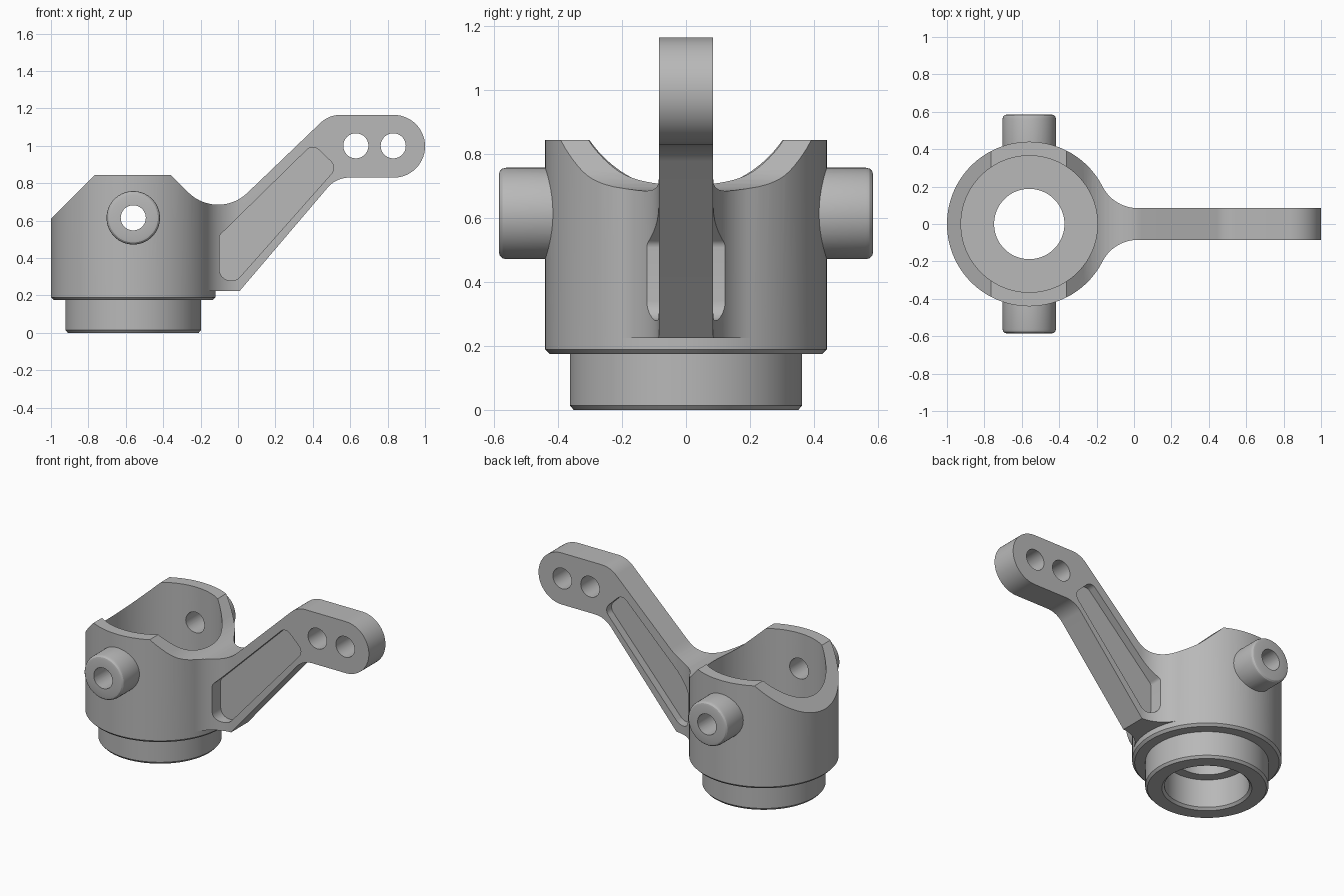
import bpy, bmesh, math
from mathutils import Vector, Matrix

if "Cube" in bpy.data.objects:
    bpy.data.objects.remove(bpy.data.objects["Cube"], do_unlink=True)

grey = bpy.data.materials.new("plain_grey")
grey.use_nodes = True
colour = (0.48, 0.48, 0.48, 1)
grey.diffuse_color = colour
grey.node_tree.nodes["Principled BSDF"].inputs["Base Color"].default_value = colour

CX = -0.56          # hub axis
HUB_R = 0.44
ARM_Y = 0.085       # half thickness of the arm
PIN_Z = 0.615


def finish(name, bm):
    bmesh.ops.remove_doubles(bm, verts=bm.verts, dist=1e-5)
    bmesh.ops.recalc_face_normals(bm, faces=bm.faces)
    mesh = bpy.data.meshes.new(name)
    bm.to_mesh(mesh)
    bm.free()
    mesh.materials.append(grey)
    obj = bpy.data.objects.new(name, mesh)
    bpy.context.collection.objects.link(obj)
    return obj


def lathe(name, profile, turn=None, at=(CX, 0, 0), steps=128):
    """Spin (radius, height) points about z, then turn and place."""
    bm = bmesh.new()
    vs = [bm.verts.new((r, 0, h)) for r, h in profile]
    es = [bm.edges.new(pair) for pair in zip(vs, vs[1:])]
    bmesh.ops.spin(bm, geom=vs + es, cent=(0, 0, 0), axis=(0, 0, 1),
                   angle=2 * math.pi, steps=steps, use_merge=True)
    bm.transform(Matrix.Translation(at) @ (turn or Matrix()))
    return finish(name, bm)


def prism(name, points, lo, hi, axis="y"):
    """Extrude a flat outline along y (outline in xz) or z (outline in xy)."""
    bm = bmesh.new()
    place = (lambda a, b: (a, lo, b)) if axis == "y" else (lambda a, b: (a, b, lo))
    face = bm.faces.new([bm.verts.new(place(a, b)) for a, b in points])
    out = bmesh.ops.extrude_face_region(bm, geom=[face])
    move = (0, hi - lo, 0) if axis == "y" else (0, 0, hi - lo)
    bmesh.ops.translate(bm, vec=move,
                        verts=[g for g in out["geom"] if isinstance(g, bmesh.types.BMVert)])
    return finish(name, bm)


def rounded(corners, steps=14):
    """Outline from (a, b, radius) corners, each replaced by a tangent arc."""
    pts = []
    for i, (a, b, r) in enumerate(corners):
        p = Vector((a, b))
        if r == 0:
            pts.append(p)
            continue
        u = (Vector(corners[i - 1][:2]) - p).normalized()
        v = (Vector(corners[(i + 1) % len(corners)][:2]) - p).normalized()
        half = u.angle(v) / 2
        centre = p + (u + v).normalized() * r / math.sin(half)
        start = p + u * r / math.tan(half) - centre
        end = p + v * r / math.tan(half) - centre
        sweep = start.angle_signed(end)
        for k in range(steps + 1):
            t = -sweep * k / steps
            pts.append(centre + Matrix.Rotation(t, 2) @ start)
    return pts


def combine(obj, other, operation):
    mod = obj.modifiers.new(operation, "BOOLEAN")
    mod.operation = operation
    mod.solver = "EXACT"
    mod.object = other
    bpy.context.view_layer.objects.active = obj
    bpy.ops.object.modifier_apply(modifier=mod.name)
    bpy.data.objects.remove(other, do_unlink=True)


# Hub with its stepped lower boss
hub = lathe("steering_knuckle", [
    (0, 0), (0.35, 0), (0.363, 0.015), (0.363, 0.175), (0.425, 0.175),
    (HUB_R, 0.19), (HUB_R, 0.9), (0, 0.9)])

# Arm seen from above, flaring into the hub with tangent fillets
fillet_x, fillet_r = 0.02, 0.211
fillet_c = Vector((fillet_x, ARM_Y + fillet_r))
to_hub = Vector((CX, 0)) - fillet_c
first = math.atan2(to_hub.y, to_hub.x) % (2 * math.pi)
last = 1.5 * math.pi
side = [Vector((CX, 0)) - to_hub.normalized() * 0.3]
for k in range(21):
    t = first + (last - first) * k / 20
    side.append(fillet_c + fillet_r * Vector((math.cos(t), math.sin(t))))
side.append(Vector((1.2, ARM_Y)))
plan = side + [Vector((p.x, -p.y)) for p in reversed(side)]
combine(hub, prism("arm_plan", plan, 0.225, 1.4, "z"), "UNION")

# Side silhouette: sloped rim, saddle, raised arm and rounded tip
silhouette = rounded([
    (-1.1, -0.1, 0), (-0.1, -0.1, 0), (-0.1, 0.096, 0), (0.525, 0.83, 0.15),
    (1.0, 0.83, 0.167), (1.0, 1.165, 0.167), (0.485, 1.165, 0.15),
    (-0.11, 0.595, 0.226), (-0.36, 0.845, 0), (-0.765, 0.845, 0), (-1.1, 0.51, 0)])
combine(hub, prism("silhouette", silhouette, -0.7, 0.7), "INTERSECT")

# Pivot pins, front and back
along_y = Matrix.Rotation(math.pi / 2, 4, "X")
half_pin = [(0, 0.585), (0.12, 0.585), (0.132, 0.582), (0.14, 0.574), (0.143, 0.562)]
pin_profile = half_pin + [(r, -h) for r, h in reversed(half_pin)]
combine(hub, lathe("pivot_pins", pin_profile, along_y, (CX, 0, PIN_Z), 64), "UNION")

# Bore: lower bearing seat, lip and upper cup
bore = [(0, -0.1), (0.365, -0.1), (0.25, 0.015), (0.25, 0.2), (0.188, 0.2),
        (0.188, 0.27), (0.365, 0.27), (0.365, 1.3), (0, 1.3)]
combine(hub, lathe("bore", bore), "DIFFERENCE")

# Cross holes through the pins and the arm tip
for x, z in ((CX, PIN_Z), (0.63, 1.0), (0.83, 1.0)):
    hole = [(0, -0.8), (0.067, -0.8), (0.067, 0.8), (0, 0.8)]
    combine(hub, lathe("cross_hole", hole, along_y, (x, 0, z), 48), "DIFFERENCE")

# Lightening pockets on both sides of the arm
pocket = rounded([
    (-0.1, 0.28, 0.06), (-0.006, 0.28, 0.06), (0.53, 0.885, 0.05),
    (0.4, 1.01, 0.045), (-0.1, 0.52, 0.03)], 8)
for lo, hi in ((0.035, 0.4), (-0.4, -0.035)):
    combine(hub, prism("pocket", pocket, lo, hi), "DIFFERENCE")

# Smooth curved walls, crisp machined edges
bpy.ops.object.select_all(action="DESELECT")
hub.select_set(True)
bpy.context.view_layer.objects.active = hub
bpy.ops.object.shade_smooth_by_angle(angle=math.radians(25))
